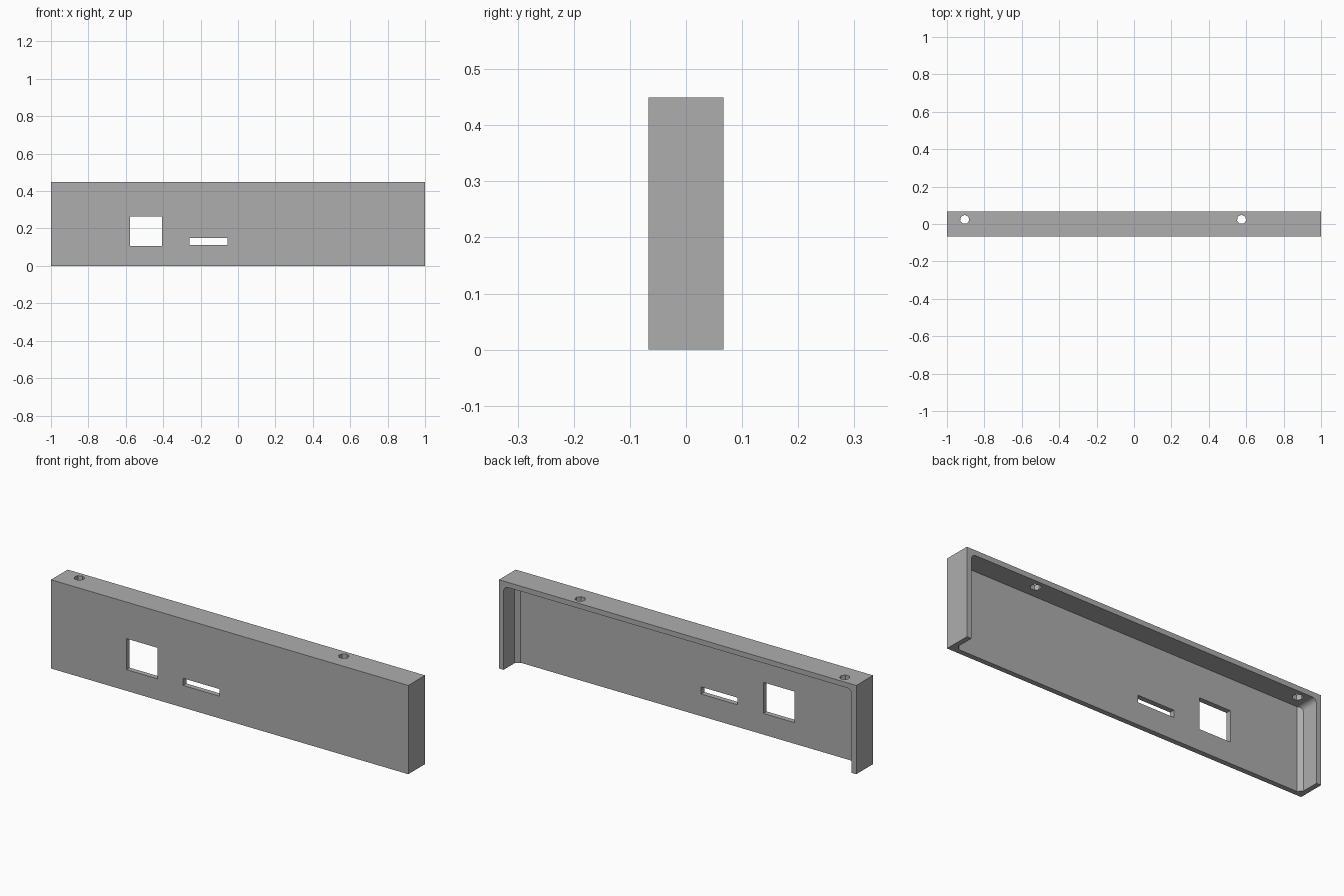
import bpy
import bmesh
from math import cos, sin, pi, radians
from mathutils import Vector

if "Cube" in bpy.data.objects:
    bpy.data.objects.remove(bpy.data.objects["Cube"])

LENGTH, DEPTH, HEIGHT = 2.0, 0.134, 0.449
WALL, ROUND, CHAMFER = 0.026, 0.025, 0.02
HALF_D = DEPTH / 2
INNER_X = LENGTH / 2 - WALL
INNER_Y = -HALF_D + WALL
INNER_Z = HEIGHT - WALL

grey = bpy.data.materials.new("plain grey")
grey.use_nodes = True
grey.diffuse_color = (0.42, 0.42, 0.42, 1)
grey.node_tree.nodes["Principled BSDF"].inputs["Base Color"].default_value = grey.diffuse_color


def prism(name, outline, sweep):
    """Closed solid: a planar outline of 3D points swept along a vector."""
    bm = bmesh.new()
    face = bm.faces.new([bm.verts.new(p) for p in outline])
    moved = bmesh.ops.extrude_face_region(bm, geom=[face], use_keep_orig=True)["geom"]
    for v in moved:
        if isinstance(v, bmesh.types.BMVert):
            v.co += Vector(sweep)
    bmesh.ops.recalc_face_normals(bm, faces=bm.faces)
    mesh = bpy.data.meshes.new(name)
    bm.to_mesh(mesh)
    bm.free()
    mesh.materials.append(grey)
    obj = bpy.data.objects.new(name, mesh)
    bpy.context.collection.objects.link(obj)
    return obj


def block(name, x0, x1, y0, y1, z0, z1):
    base = [(x0, y0, z0), (x1, y0, z0), (x1, y1, z0), (x0, y1, z0)]
    return prism(name, base, (0, 0, z1 - z0))


def boolean(target, cutter, operation="DIFFERENCE"):
    """Apply a boolean and discard the helper solid."""
    mod = target.modifiers.new(operation.lower(), "BOOLEAN")
    mod.operation, mod.solver, mod.object = operation, "EXACT", cutter
    bpy.context.view_layer.objects.active = target
    bpy.ops.object.modifier_apply(modifier=mod.name)
    bpy.data.objects.remove(cutter)


# Outer block of the cover
cover = block("cover_panel", -LENGTH / 2, LENGTH / 2, -HALF_D, HALF_D, 0, HEIGHT)

# Cavity, open at the back and bottom, with rounded upper corners
outline = [(-INNER_X, INNER_Y, -0.1), (INNER_X, INNER_Y, -0.1)]
for side, angles in ((1, range(0, 91, 15)), (-1, range(90, -1, -15))):
    for a in angles:
        t = radians(a)
        outline.append((side * (INNER_X - ROUND + ROUND * cos(t)), INNER_Y,
                        INNER_Z - ROUND + ROUND * sin(t)))
cavity = prism("cavity", outline, (0, DEPTH, 0))

# Chamfers where the end walls meet the front plate
plan = [(-INNER_X, 0.2), (-INNER_X, INNER_Y + CHAMFER), (-INNER_X + CHAMFER, INNER_Y),
        (INNER_X - CHAMFER, INNER_Y), (INNER_X, INNER_Y + CHAMFER), (INNER_X, 0.2)]
chamfered = prism("chamfered_plan", [(x, y, -0.2) for x, y in plan], (0, 0, 1))
boolean(cavity, chamfered, "INTERSECT")
boolean(cover, cavity)

# Square window and narrow slot through the front plate
for x0, x1, z0, z1 in ((-0.578, -0.405, 0.107, 0.264), (-0.26, -0.056, 0.112, 0.148)):
    boolean(cover, block("opening", x0, x1, -0.2, 0, z0, z1))

# Seven-sided screw holes through the top wall
for x in (-0.905, 0.575):
    ring = [(x + 0.025 * cos(pi / 2 + 2 * pi * i / 7),
             0.024 + 0.025 * sin(pi / 2 + 2 * pi * i / 7), 0.3) for i in range(7)]
    boolean(cover, prism("screw_hole", ring, (0, 0, 0.3)))
